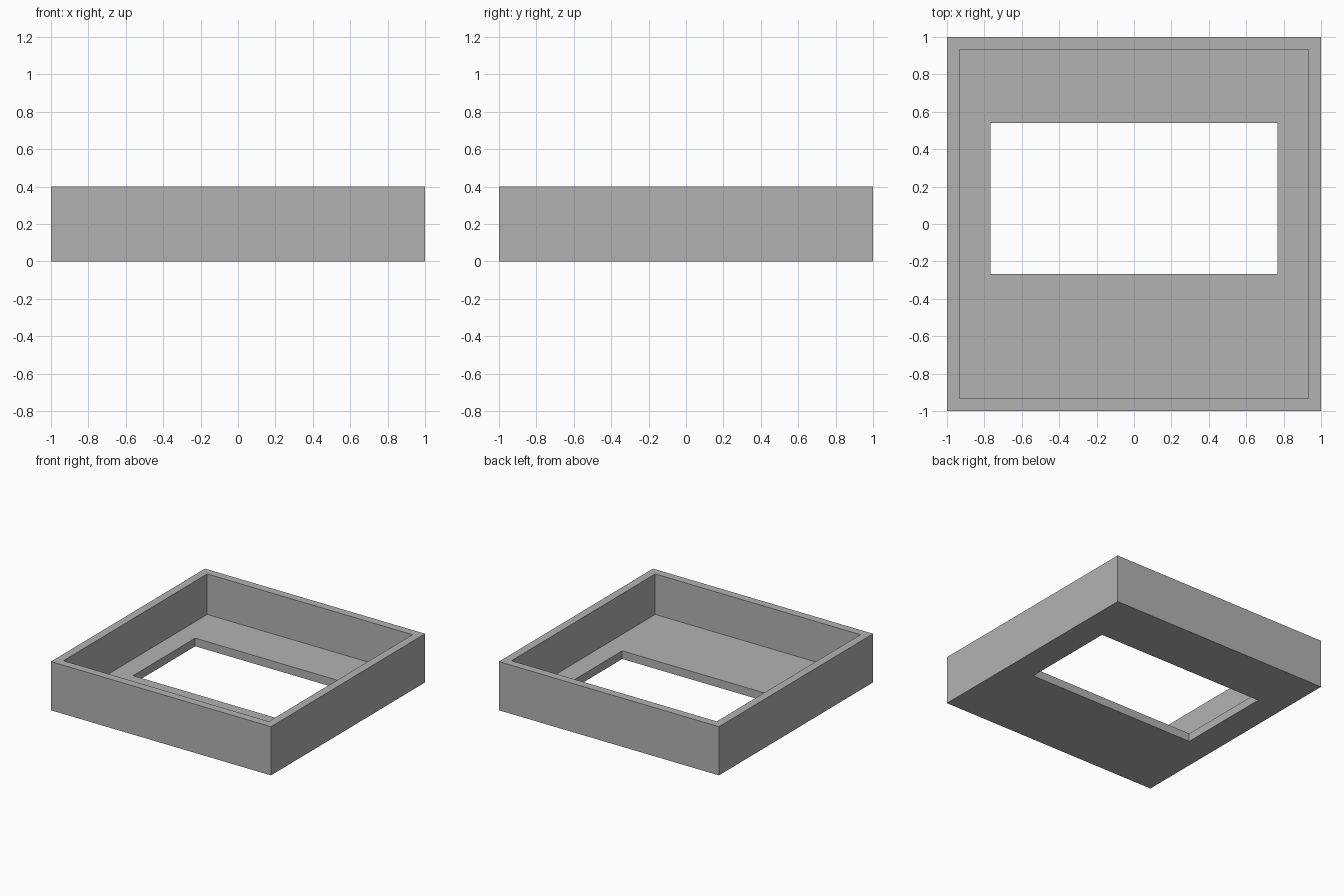
import bpy
import bmesh

cube = bpy.data.objects.get("Cube")
if cube:
    bpy.data.objects.remove(cube, do_unlink=True)

HEIGHT = 0.4
WALL = 0.067      # thickness of the walls and the floor
INNER = 1 - WALL

grey = bpy.data.materials.new("plain grey")
grey.use_nodes = True
colour = (0.45, 0.45, 0.45, 1)
grey.diffuse_color = colour
grey.node_tree.nodes["Principled BSDF"].inputs["Base Color"].default_value = colour


def rectangle(bm, half_x, y_min, y_max, z):
    """One rectangular loop of vertices, counter-clockwise from above."""
    corners = [(-half_x, y_min), (half_x, y_min), (half_x, y_max), (-half_x, y_max)]
    return [bm.verts.new((x, y, z)) for x, y in corners]


bm = bmesh.new()
window = (0.767, -0.267, 0.54)

# Loops run up the outside, over the rim, down inside and through the window
loops = [
    rectangle(bm, 1, -1, 1, 0),
    rectangle(bm, 1, -1, 1, HEIGHT),
    rectangle(bm, INNER, -INNER, INNER, HEIGHT),
    rectangle(bm, INNER, -INNER, INNER, WALL),
    rectangle(bm, *window, WALL),
    rectangle(bm, *window, 0),
]

# Join each loop to the next, closing the underside with the last pair
for a, b in zip(loops, loops[1:] + loops[:1]):
    for i in range(4):
        j = (i + 1) % 4
        bm.faces.new((a[i], a[j], b[j], b[i]))
bmesh.ops.recalc_face_normals(bm, faces=bm.faces)

mesh = bpy.data.meshes.new("tray_with_window")
bm.to_mesh(mesh)
bm.free()
mesh.materials.append(grey)
tray = bpy.data.objects.new("tray_with_window", mesh)
bpy.context.collection.objects.link(tray)
